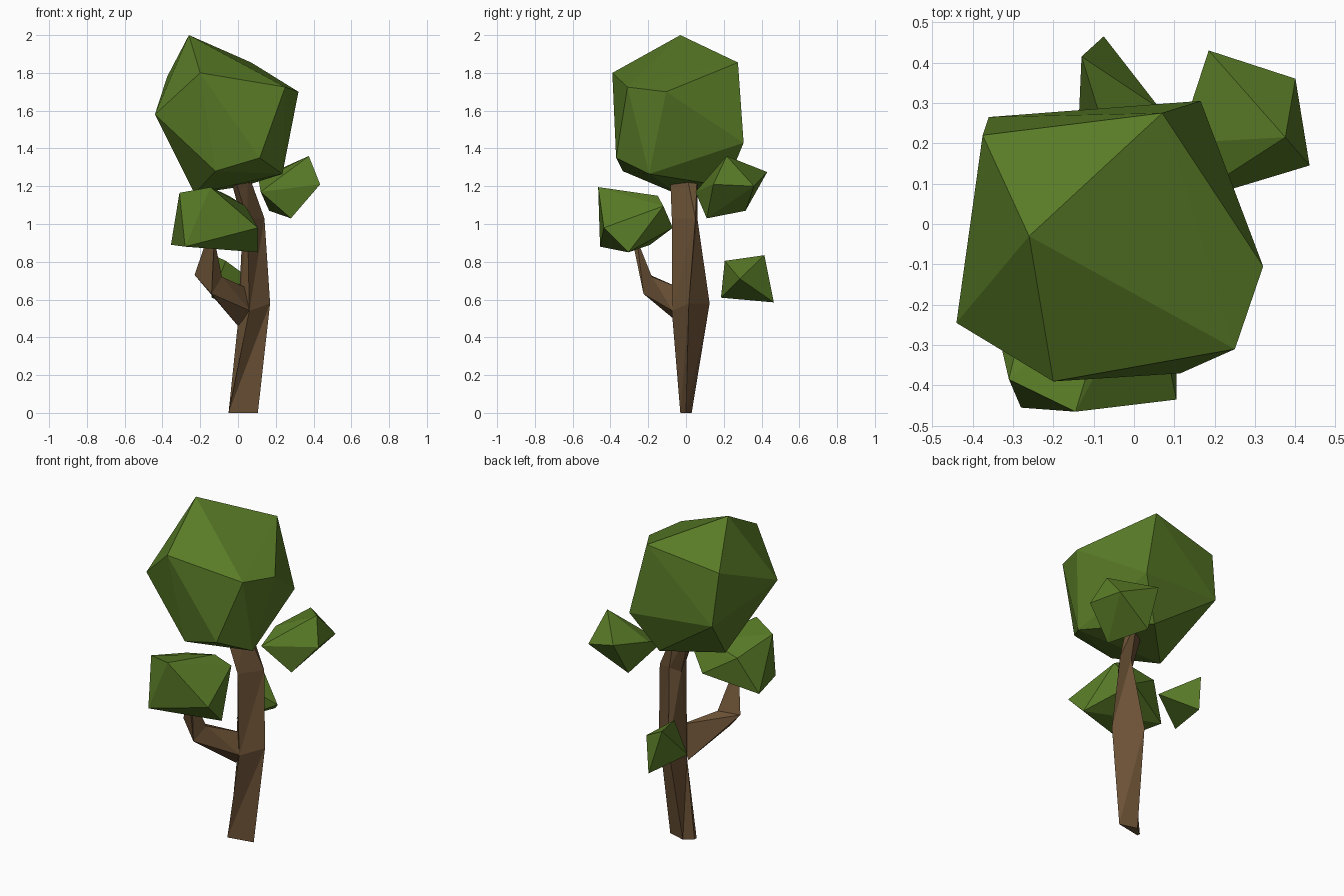
import bpy, bmesh


def material(name, rgb):
    m = bpy.data.materials.new(name)
    m.diffuse_color = (*rgb, 1)
    return m


LEAF = material("leaf green", (0.10, 0.20, 0.02))
BARK = material("bark brown", (0.15, 0.085, 0.037))


def finish(bm, name, mat):
    bmesh.ops.recalc_face_normals(bm, faces=bm.faces[:])
    me = bpy.data.meshes.new(name)
    bm.to_mesh(me)
    bm.free()
    me.materials.append(mat)
    bpy.context.collection.objects.link(bpy.data.objects.new(name, me))


def leaf_clump(name, corners):
    """Faceted foliage: convex hull around a few corner points."""
    bm = bmesh.new()
    for c in corners:
        bm.verts.new(c)
    res = bmesh.ops.convex_hull(bm, input=bm.verts[:])
    loose = [v for v in bm.verts if not v.link_faces]
    bmesh.ops.delete(bm, geom=loose, context='VERTS')
    finish(bm, name, LEAF)


def limb(name, rings):
    """Faceted wood: skin consecutive rings and cap the ends."""
    bm = bmesh.new()
    loops = [[bm.verts.new(p) for p in r] for r in rings]
    n = len(loops[0])
    for lo, hi in zip(loops, loops[1:]):
        for i in range(n):
            j = (i + 1) % n
            bm.faces.new((lo[i], lo[j], hi[j]))
            bm.faces.new((lo[i], hi[j], hi[i]))
    bm.faces.new(loops[0][::-1])
    bm.faces.new(loops[-1])
    finish(bm, name, BARK)


# trunk: left, front, right, back corner of each ring
limb("trunk", [
    [(-.05, -.01, 0), (-.05, -.03, 0), (.105, 0, 0), (0, .03, 0)],
    [(0, -.01, .48), (.06, -.075, .54), (.17, .015, .58), (.03, .125, .58)],
    [(.025, .01, 1.0), (.05, -.075, 1.03), (.14, .05, 1.03), (.07, .06, 1.03)],
    [(-.05, .02, 1.28), (-.03, -.085, 1.28), (.05, .0, 1.28), (.03, .06, 1.28)],
])

# side branch with elbow
limb("side_branch", [
    [(0, -.02, .46), (.065, -.07, .54), (.05, -.03, .66)],
    [(-.23, -.19, .73), (-.14, -.225, .63), (-.085, -.18, .72)],
    [(-.165, -.27, .92), (-.125, -.285, .92), (-.125, -.26, .92)],
])

# foliage
leaf_clump("crown", [
    (-.26, -.03, 2.0), (-.20, -.39, 1.80), (-.44, -.245, 1.58),
    (.25, -.31, 1.725), (.32, -.105, 1.70), (.07, .275, 1.855),
    (-.375, .22, 1.78), (.115, -.37, 1.35), (-.12, -.335, 1.28),
    (.235, -.195, 1.265), (-.23, -.05, 1.16), (.165, .305, 1.43),
    (-.36, .265, 1.47), (.03, .21, 1.20)])

leaf_clump("front_clump", [
    (-.145, -.465, 1.195), (-.31, -.385, 1.165), (-.28, -.455, .88),
    (.105, -.435, .98), (.105, -.305, .85), (-.355, -.19, .89),
    (-.25, -.13, 1.10), (-.06, -.07, .98), (.04, -.12, 1.095),
    (-.05, -.15, 1.15)])

leaf_clump("right_clump", [
    (.375, .215, 1.36), (.435, .145, 1.21), (.40, .36, 1.20),
    (.185, .43, 1.275), (.28, .11, 1.03), (.165, .315, 1.07),
    (.12, .05, 1.17), (.11, .2, 1.23)])

leaf_clump("back_clump", [
    (-.13, .415, .835), (-.075, .465, .585), (.065, .285, .71),
    (-.14, .185, .61), (-.065, .205, .805)])
